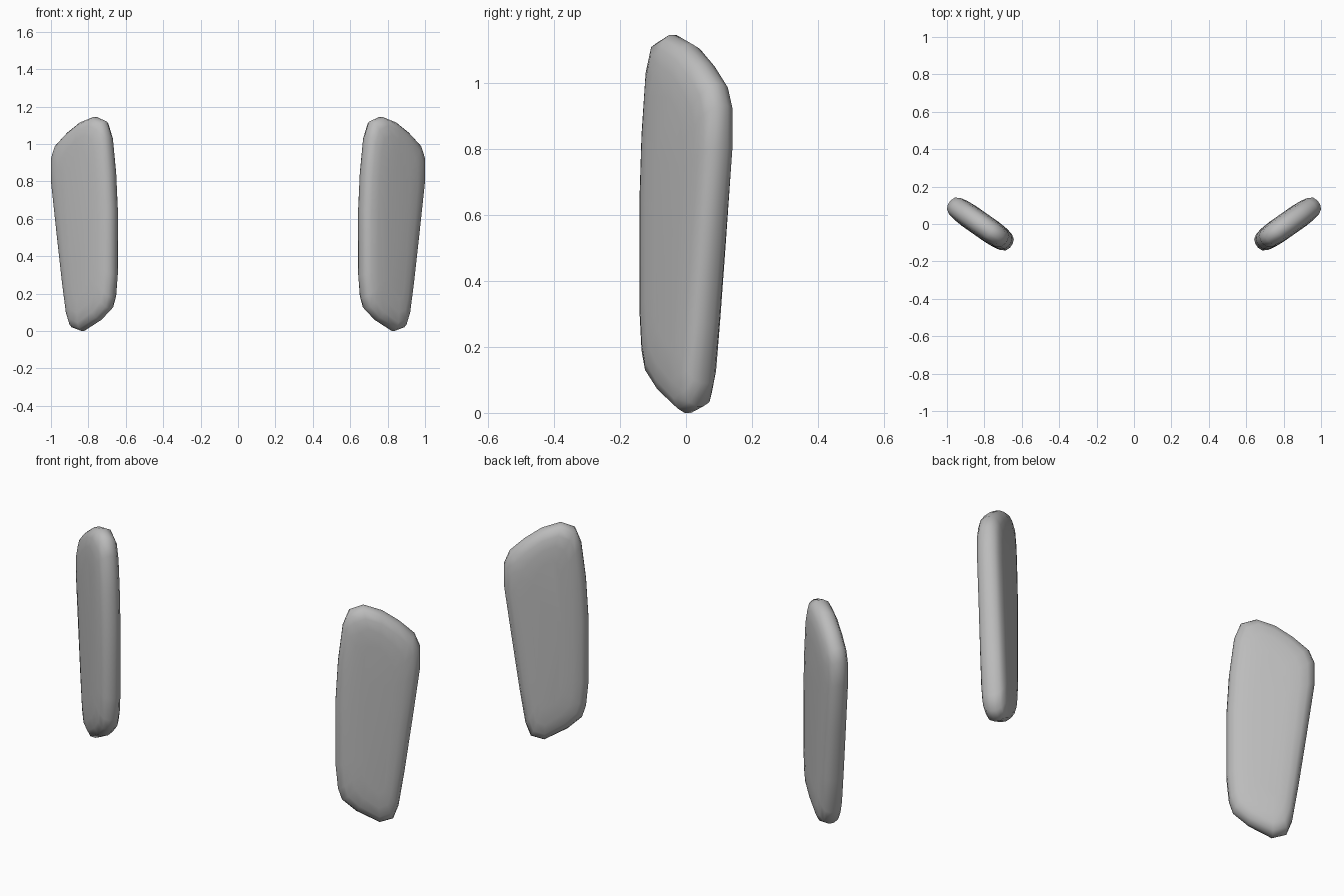
import bpy
import bmesh
import math

cube = bpy.data.objects.get("Cube")
if cube:
    bpy.data.objects.remove(cube, do_unlink=True)

grey = bpy.data.materials.new("plain grey")
grey.use_nodes = True
colour = (0.5, 0.5, 0.5, 1)
grey.diffuse_color = colour
grey.node_tree.nodes["Principled BSDF"].inputs["Base Color"].default_value = colour

# Panel outline (x, z), from the lower tip around the outer edge
OUTLINE = [(.83, 0), (.887, .02), (.91, .09), (.935, .27), (.968, .54),
           (1, .81), (1, .93), (.977, .995), (.913, 1.06), (.84, 1.115),
           (.76, 1.145), (.70, 1.12), (.673, 1.04), (.653, .85), (.643, .65),
           (.643, .30), (.653, .18), (.67, .12), (.73, .06)]
# Rounded edge section: inset from the rim, offset from the middle plane
SECTION = [(0, .012), (.01, .037), (.035, .053), (.075, .061), (.13, .065)]
MID_X, MID_Z, HALF_U, HALF_Z = .8215, .57, .204, .57
ANGLE = math.radians(35)


def panel(name, side):
    bm = bmesh.new()
    c, s = math.cos(ANGLE), math.sin(ANGLE)
    rings = []
    layers = [(d, -w) for d, w in reversed(SECTION)] + SECTION
    for inset, w in layers:
        ring = []
        for x, z in OUTLINE:
            u = (x - MID_X) * .93 / c * (1 - inset / HALF_U)
            h = MID_Z + (z - MID_Z) * (1 - 1.3 * inset / HALF_Z)
            ring.append(bm.verts.new((side * (MID_X + u * c - w * s),
                                      u * s + w * c, h)))
        rings.append(ring)
    n = len(OUTLINE)
    for a, b in zip(rings, rings[1:]):
        for i in range(n):
            j = (i + 1) % n
            bm.faces.new((a[i], a[j], b[j], b[i]))
    # Broad front and back faces
    bm.faces.new(rings[0])
    bm.faces.new(rings[-1])
    bmesh.ops.recalc_face_normals(bm, faces=bm.faces)
    for f in bm.faces:
        f.smooth = True
    mesh = bpy.data.meshes.new(name)
    bm.to_mesh(mesh)
    bm.free()
    mesh.materials.append(grey)
    bpy.context.collection.objects.link(bpy.data.objects.new(name, mesh))


panel("left_side_panel", 1)
panel("right_side_panel", -1)
